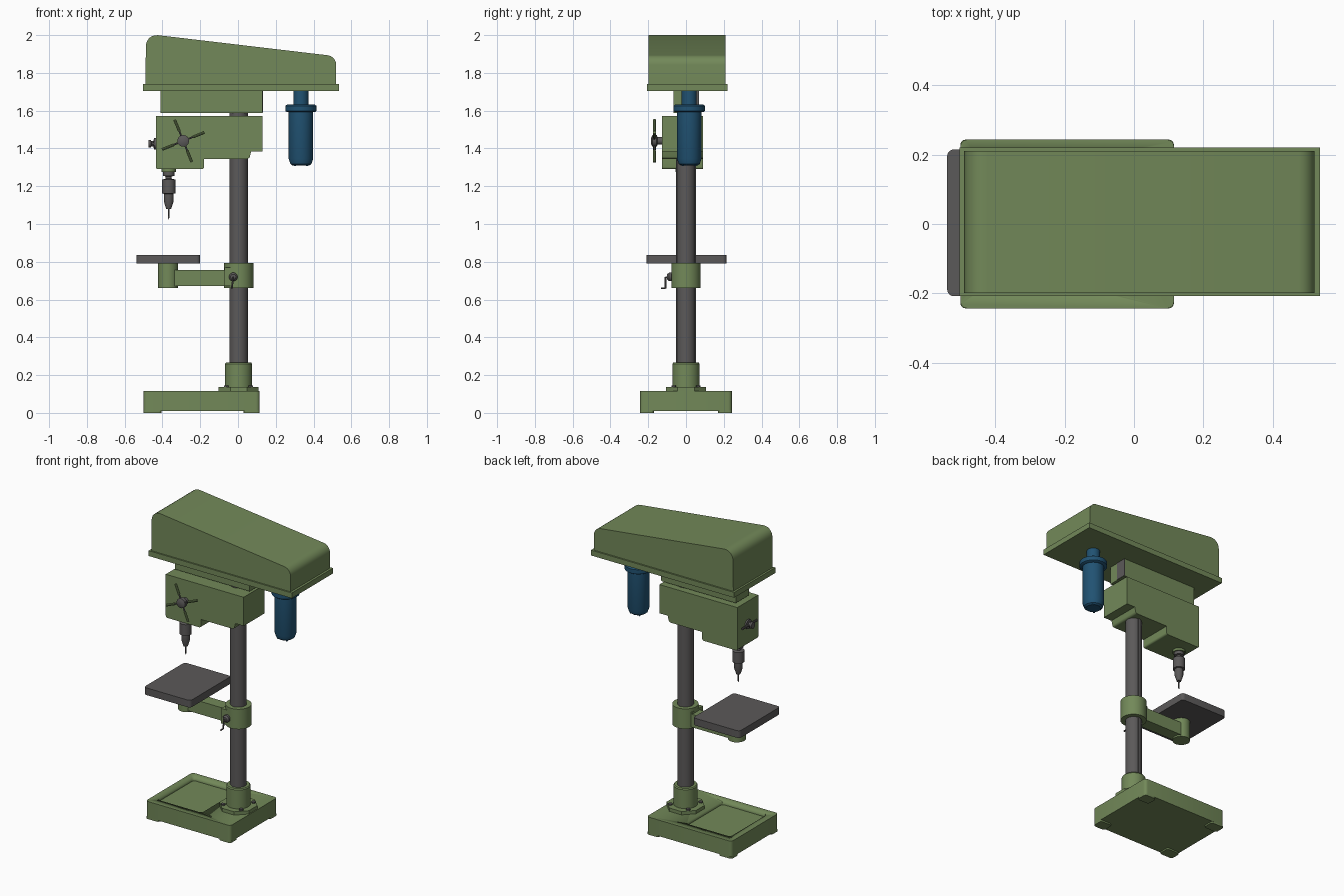
import bpy, bmesh, math
from mathutils import Vector, Matrix

cube = bpy.data.objects.get("Cube")
if cube:
    bpy.data.objects.remove(cube, do_unlink=True)


def material(name, rgb):
    m = bpy.data.materials.new(name)
    m.use_nodes = True
    m.diffuse_color = (*rgb, 1)
    m.node_tree.nodes["Principled BSDF"].inputs["Base Color"].default_value = (*rgb, 1)
    return m


GREEN = material("machine green", (0.17, 0.25, 0.10))
GREY = material("steel grey", (0.105, 0.10, 0.10))
BLUE = material("motor blue", (0.015, 0.085, 0.17))


def finish(name, bm, mat):
    bmesh.ops.recalc_face_normals(bm, faces=bm.faces[:])
    mesh = bpy.data.meshes.new(name)
    bm.to_mesh(mesh)
    bm.free()
    mesh.materials.append(mat)
    ob = bpy.data.objects.new(name, mesh)
    bpy.context.collection.objects.link(ob)
    bpy.ops.object.select_all(action="DESELECT")
    ob.select_set(True)
    bpy.context.view_layer.objects.active = ob
    bpy.ops.object.shade_smooth_by_angle(angle=math.radians(35))
    return ob


def box(name, x, y, z, mat, corner=0):
    """Box from (min, max) ranges, with optional rounded upright edges."""
    bm = bmesh.new()
    bmesh.ops.create_cube(bm, size=1)
    for v in bm.verts:
        v.co = [r[0] if c < 0 else r[1] for r, c in zip((x, y, z), v.co)]
    if corner:
        upright = [e for e in bm.edges if abs(e.verts[0].co.z - e.verts[1].co.z) > 1e-5]
        bmesh.ops.bevel(bm, geom=upright, offset=corner, segments=4, profile=0.5, affect="EDGES")
    return finish(name, bm, mat)


def lathe(name, profile, centre, mat, axis=(0, 0, 1), sides=32):
    """Solid turned from (radius, height) points around an axis through centre."""
    bm = bmesh.new()
    rings = []
    for r, h in profile:
        rings.append([bm.verts.new((r * math.cos(a), r * math.sin(a), h))
                      for a in (math.tau * (i + 0.5) / sides for i in range(sides))])
    for lo, hi in zip(rings, rings[1:]):
        for i in range(sides):
            j = (i + 1) % sides
            bm.faces.new((lo[i], lo[j], hi[j], hi[i]))
    bm.faces.new(rings[0])
    bm.faces.new(rings[-1])
    turn = Vector((0, 0, 1)).rotation_difference(Vector(axis)).to_matrix().to_4x4()
    bmesh.ops.transform(bm, matrix=Matrix.Translation(centre) @ turn, verts=bm.verts[:])
    return finish(name, bm, mat)


def rod(name, a, b, r, mat, sides=12):
    a, b = Vector(a), Vector(b)
    return lathe(name, [(r, 0), (r, (b - a).length)], a, mat, b - a, sides)


def prism(name, profile, y, mat, rounding):
    """Side profile of (x, z) points run across y; rounding maps point index to radius."""
    bm = bmesh.new()
    face = bm.faces.new([bm.verts.new((px, y[0], pz)) for px, pz in profile])
    ext = bmesh.ops.extrude_face_region(bm, geom=[face])
    bmesh.ops.translate(bm, vec=(0, y[1] - y[0], 0),
                        verts=[g for g in ext["geom"] if isinstance(g, bmesh.types.BMVert)])
    for i, radius in rounding.items():
        p = Vector(profile[i])
        edges = [e for e in bm.edges
                 if all((Vector((v.co.x, v.co.z)) - p).length < 1e-4 for v in e.verts)]
        bmesh.ops.bevel(bm, geom=edges, offset=radius, segments=6, profile=0.5, affect="EDGES")
    return finish(name, bm, mat)


# Base with sunken tray and feet
base = box("base", (-0.5, 0.115), (-0.243, 0.243), (0.01, 0.115), GREEN, 0.02)
cutter = box("tray_cutter", (-0.455, -0.13), (-0.19, 0.19), (0.095, 0.2), GREEN, 0.02)
cutter.hide_render = True
cut = base.modifiers.new("tray", "BOOLEAN")
cut.operation = "DIFFERENCE"
cut.object = cutter
bpy.context.view_layer.objects.active = base
bpy.ops.object.modifier_apply(modifier=cut.name)
bpy.data.objects.remove(cutter, do_unlink=True)
for i, fx in enumerate(((-0.5, -0.405), (0.03, 0.115))):
    for j, fy in enumerate(((-0.243, -0.17), (0.17, 0.243))):
        box(f"foot_{i}{j}", fx, fy, (0, 0.012), GREEN, 0.015)

# Column with its socket
lathe("column_flange", [(0.115, 0.11), (0.115, 0.137)], (0.003, 0, 0), GREEN, sides=8)
lathe("column_socket", [(0.072, 0.12), (0.072, 0.26), (0.067, 0.267)], (0.003, 0, 0), GREEN)
for i in range(4):
    a = math.pi / 4 + i * math.pi / 2
    lathe(f"flange_bolt_{i}", [(0.013, 0.13), (0.013, 0.146)],
          (0.003 + 0.092 * math.cos(a), 0.092 * math.sin(a), 0), GREY, sides=6)
lathe("column", [(0.049, 0.1), (0.049, 1.7)], (0.003, 0, 0), GREY)
for side, s in (("front", -1), ("back", 1)):
    box(f"column_rack_{side}", (-0.002, 0.01), sorted((s * 0.04, s * 0.052)), (0.26, 1.36), GREY)

# Table, arm and column clamp
box("table", (-0.538, -0.2), (-0.208, 0.215), (0.79, 0.837), GREY, 0.02)
lathe("table_hub", [(0.053, 0.662), (0.053, 0.79)], (-0.37, 0, 0), GREEN)
box("table_arm", (-0.36, -0.04), (-0.04, 0.04), (0.672, 0.757), GREEN)
lathe("column_clamp", [(0.078, 0.662), (0.078, 0.793)], (0.004, 0, 0), GREEN)
box("clamp_lug", (-0.072, 0), (-0.072, 0.04), (0.672, 0.77), GREEN)
lathe("crank_boss", [(0.023, 0.06), (0.023, 0.09), (0.014, 0.1)], (-0.025, 0, 0.72), GREY, (0, -1, 0), 16)
crank = [(-0.025, -0.09, 0.718), (-0.025, -0.108, 0.718), (-0.033, -0.108, 0.66), (-0.033, -0.132, 0.66)]
for i, (a, b) in enumerate(zip(crank, crank[1:])):
    rod(f"crank_rod_{i}", a, b, 0.005, GREY, 8)

# Drill head and the block that carries the belt cover
prism("drill_head",
      [(-0.435, 1.29), (-0.18, 1.29), (-0.18, 1.345), (0.06, 1.345), (0.07, 1.385),
       (0.13, 1.385), (0.13, 1.573), (-0.435, 1.573)],
      (-0.127, 0.09), GREEN, {0: 0.012, 1: 0.012, 3: 0.012})
box("cover_mount", (-0.41, 0.13), (-0.065, 0.07), (1.588, 1.71), GREEN)
box("mount_end_plate", (0.128, 0.133), (0, 0.07), (1.59, 1.705), GREY)

# Belt cover
box("cover_rim", (-0.503, 0.535), (-0.207, 0.22), (1.705, 1.74), GREEN)
prism("belt_cover", [(-0.49, 1.735), (0.52, 1.735), (0.52, 1.888), (-0.487, 2.007)],
      (-0.198, 0.21), GREEN, {2: 0.045, 3: 0.065})

# Motor
motor = (0.333, 0.017, 0)
lathe("motor", [(0.045, 1.31), (0.056, 1.318), (0.065, 1.345), (0.065, 1.6)], motor, BLUE)
lathe("motor_flange", [(0.074, 1.592), (0.083, 1.598), (0.083, 1.626), (0.074, 1.632)], motor, BLUE)
lathe("motor_neck", [(0.04, 1.62), (0.04, 1.71)], motor, BLUE)
for i in range(4):
    a = math.pi / 4 + i * math.pi / 2
    off = Vector((math.cos(a), math.sin(a), 0))
    lathe(f"motor_screw_{i}", [(0.006, 1.306), (0.006, 1.33)],
          Vector(motor) + off * 0.045, BLUE, sides=8)

# Spindle, chuck and bit
spindle = (-0.367, -0.018, 0)
lathe("spindle_collar", [(0.038, 1.275), (0.038, 1.3)], spindle, GREEN)
lathe("chuck",
      [(0.013, 1.08), (0.026, 1.12), (0.026, 1.16), (0.036, 1.162), (0.036, 1.235),
       (0.016, 1.24), (0.016, 1.252), (0.03, 1.255), (0.03, 1.28)], spindle, GREY, sides=24)
lathe("drill_bit", [(0.001, 1.025), (0.005, 1.035), (0.005, 1.09)], spindle, GREY, sides=10)

# Feed handle with four spokes
hub = Vector((-0.29, -0.12, 1.44))
lathe("feed_hub", [(0.02, 0), (0.02, 0.03), (0.031, 0.035), (0.031, 0.058), (0.018, 0.064)],
      hub, GREY, (0, -1, 0), 20)
for i in range(4):
    a = math.radians(22) + i * math.pi / 2
    d = Vector((math.cos(a), 0, math.sin(a)))
    start = hub + Vector((0, -0.047, 0))
    rod(f"feed_spoke_{i}", start + d * 0.02, start + d * 0.06, 0.005, GREY, 10)
    rod(f"feed_grip_{i}", start + d * 0.055, start + d * 0.121, 0.008, GREEN, 10)

# Depth knob on the right end of the head
lathe("depth_knob", [(0.03, 0), (0.03, 0.012), (0.014, 0.014), (0.014, 0.026), (0.021, 0.028), (0.021, 0.042)],
      (-0.433, -0.018, 1.425), GREY, (-1, 0, 0), 20)
rod("depth_bar", (-0.45, -0.09, 1.425), (-0.45, 0.06, 1.425), 0.007, GREY, 10)
